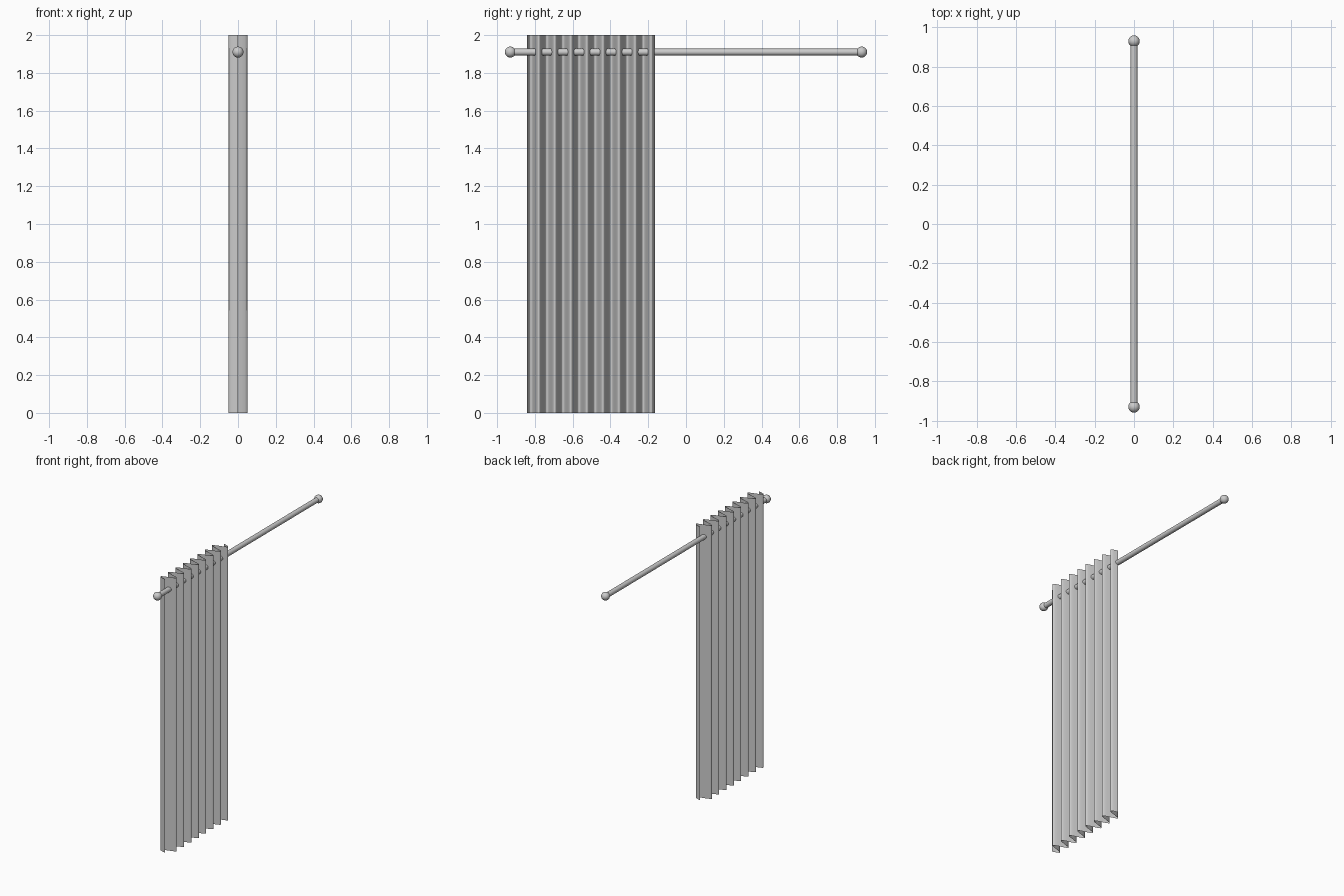
import bpy, bmesh, math

if "Cube" in bpy.data.objects:
    bpy.data.objects.remove(bpy.data.objects["Cube"])

ROD_Z = 1.91
ROD_HALF = 0.93
Y0, Y1 = -0.843, -0.163      # curtain extent along the rod
FOLDS, STEPS, DEPTH = 8, 16, 0.05


def smooth(obj, angle=40):
    bpy.ops.object.select_all(action='DESELECT')
    obj.select_set(True)
    bpy.context.view_layer.objects.active = obj
    bpy.ops.object.shade_smooth_by_angle(angle=math.radians(angle))


# Curtain: one thin sheet, a sine profile pulled straight up
bm = bmesh.new()
n = FOLDS * STEPS
profile = [bm.verts.new((-DEPTH * math.sin(2 * math.pi * i / STEPS),
                         Y0 + (Y1 - Y0) * i / n, 0)) for i in range(n + 1)]
edges = [bm.edges.new(pair) for pair in zip(profile, profile[1:])]
up = bmesh.ops.extrude_edge_only(bm, edges=edges)
bmesh.ops.translate(bm, vec=(0, 0, 2),
                    verts=[g for g in up["geom"] if isinstance(g, bmesh.types.BMVert)])
mesh = bpy.data.meshes.new("curtain")
bm.to_mesh(mesh)
bm.free()
curtain = bpy.data.objects.new("curtain", mesh)
bpy.context.collection.objects.link(curtain)
smooth(curtain, 80)

# Rod
bpy.ops.mesh.primitive_cylinder_add(vertices=32, radius=0.018, depth=2 * ROD_HALF,
                                    location=(0, 0, ROD_Z), rotation=(math.pi / 2, 0, 0))
rod = bpy.context.object
rod.name = "curtain_rod"
smooth(rod)

# Ball ends
for side, name in ((-1, "front_ball_end"), (1, "back_ball_end")):
    bpy.ops.mesh.primitive_uv_sphere_add(segments=32, ring_count=16, radius=0.029,
                                         location=(0, side * ROD_HALF, ROD_Z))
    ball = bpy.context.object
    ball.name = name
    smooth(ball)
